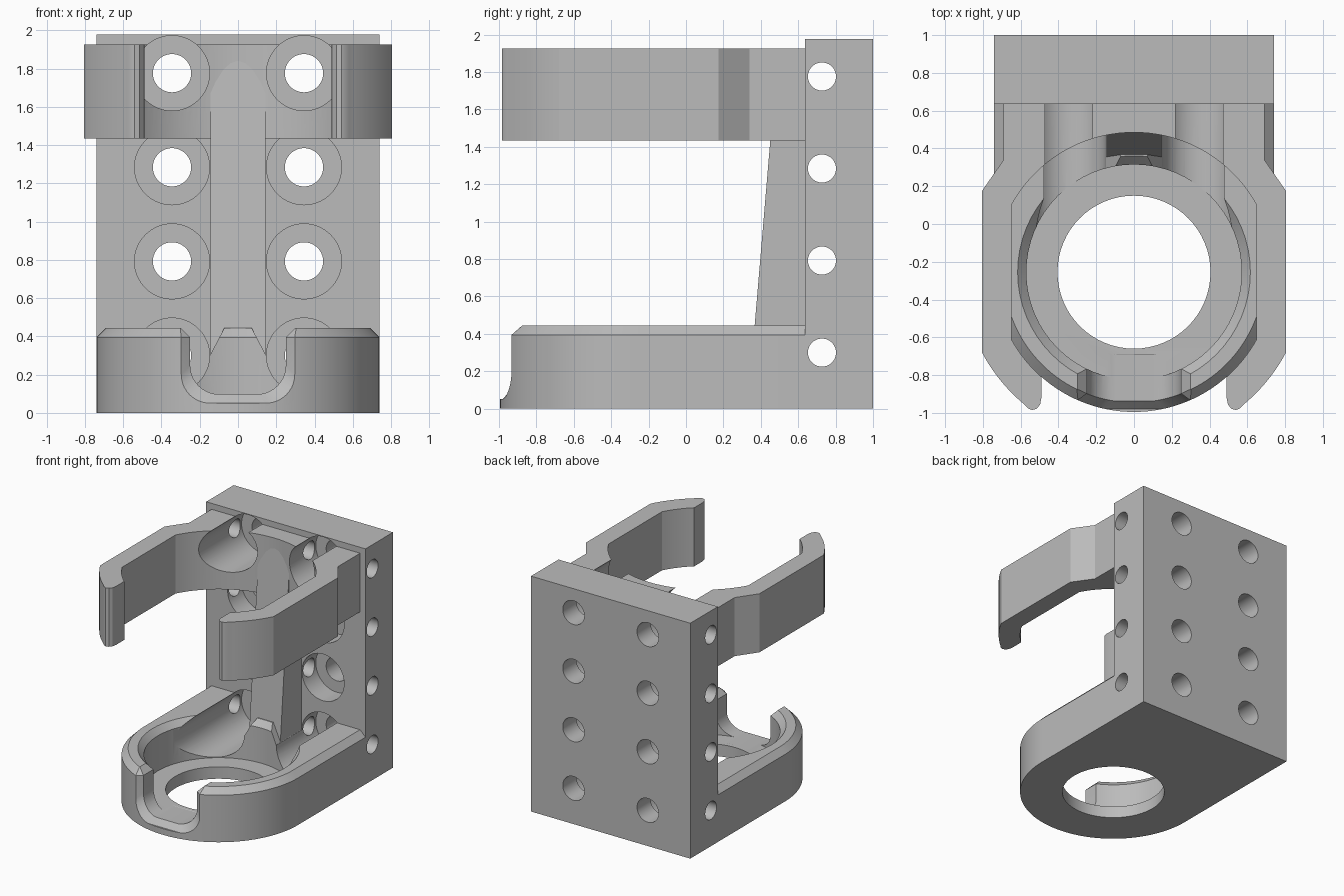
import bpy, bmesh
from math import sin, cos, radians, sqrt

if "Cube" in bpy.data.objects:
    bpy.data.objects.remove(bpy.data.objects["Cube"])

grey = bpy.data.materials.new("plain_grey")
grey.use_nodes = True
colour = (0.5, 0.5, 0.5, 1)
grey.diffuse_color = colour
grey.node_tree.nodes["Principled BSDF"].inputs["Base Color"].default_value = colour

CY = -0.255        # axis of the round socket
BACK = 0.635       # front face of the back plate
BOLT_X = 0.345
BOLT_Z = [0.3 + 0.492 * i for i in range(4)]


def loft(name, rings):
    """Closed solid skinned through rings of equal point count."""
    bm = bmesh.new()
    loops = [[bm.verts.new(p) for p in ring] for ring in rings]
    n = len(loops[0])
    for a, b in zip(loops, loops[1:]):
        for i in range(n):
            j = (i + 1) % n
            bm.faces.new((a[i], a[j], b[j], b[i]))
    bm.faces.new(loops[0])
    bm.faces.new(loops[-1])
    bmesh.ops.recalc_face_normals(bm, faces=bm.faces)
    mesh = bpy.data.meshes.new(name)
    bm.to_mesh(mesh)
    bm.free()
    mesh.materials.append(grey)
    ob = bpy.data.objects.new(name, mesh)
    bpy.context.collection.objects.link(ob)
    return ob


def arc(r, a0, a1, n, cx=0, cy=CY):
    angles = [radians(a0 + (a1 - a0) * i / n) for i in range(n + 1)]
    return [(cx + r * cos(a), cy + r * sin(a)) for a in angles]


def at_z(pts, z):
    return [(x, y, z) for x, y in pts]


def at_y(pts, y):
    return [(x, y, z) for x, z in pts]


def at_x(pts, x):
    return [(x, y, z) for y, z in pts]


def circle(r, cx, cy):
    return arc(r, 0, 360, 64, cx, cy)[:-1]


def cut(ob, cutters):
    for c in cutters:
        mod = ob.modifiers.new("cut", "BOOLEAN")
        mod.operation, mod.solver, mod.object = "DIFFERENCE", "EXACT", c
        bpy.context.view_layer.objects.active = ob
        bpy.ops.object.modifier_apply(modifier=mod.name)
        bpy.data.objects.remove(c)


def bolt_bores(heights):
    """Wide recesses that also clear the parts in front of the plate."""
    return [loft("bore", [at_y(circle(0.196, s * BOLT_X, z), y) for y in (-0.2, 0.82)])
            for s in (-1, 1) for z in heights]


# Back plate with bolt holes and cross holes
rect = [(-0.74, BACK), (0.74, BACK), (0.74, 1), (-0.74, 1)]
plate = loft("back_plate", [at_z(rect, 0), at_z(rect, 1.977)])
cut(plate, bolt_bores(BOLT_Z))
cut(plate, [loft("bolt_hole", [at_y(circle(0.1, s * BOLT_X, z), y) for y in (0.5, 1.2)])
            for s in (-1, 1) for z in BOLT_Z])
cut(plate, [loft("cross_hole", [at_x(circle(0.075, 0.727, z), x) for x in (-1, 1)])
            for z in BOLT_Z])


# Base socket: rounded block with a bevelled rim
def base_outline(r):
    return [(-r, BACK)] + arc(r, 180, 360, 64) + [(r, BACK)]


base = loft("base_socket", [at_z(base_outline(0.74), 0), at_z(base_outline(0.74), 0.395),
                            at_z(base_outline(0.69), 0.445)])
cup = loft("cup", [at_z(circle(r, 0, CY), z)
                   for r, z in ((0.57, 0.1), (0.57, 0.395), (0.63, 0.46))])
opening = loft("opening", [at_z(circle(0.405, 0, CY), z) for z in (-0.1, 0.3)])
cut(base, [cup, opening] + bolt_bores(BOLT_Z[:1]))

# Sloped shoulders beside the central spur
shoulder = [(0.147, 0.3), (0.07, 0.447), (0.07, 0.55), (0.345, 0.55), (0.345, 0.3)]
cut(base, [loft("shoulder", [at_y([(s * x, z) for x, z in shoulder], y) for y in (0, 0.7)])
           for s in (-1, 1)])


# U-shaped front notch, flared towards the outside
def notch_ring(grow, radius):
    w, low = 0.25 + grow, 0.098 - grow
    side = arc(0.15, -90, 0, 10, w - 0.15, low + 0.15)
    half = side + [(w, 0.395), (w + 0.1, 0.495)]
    pts = half + [(-x, z) for x, z in reversed(half)]
    return [(x, CY - sqrt(radius ** 2 - x * x), z) for x, z in pts]


cut(base, [loft("notch", [notch_ring(0, 0.45), notch_ring(0, 0.69),
                          notch_ring(0.047, 0.74), notch_ring(0.047, 0.85)])])

# Upper spring clip with two curved arms
half = arc(0.74, 90, 28.6, 20) + arc(0.74, -28.6, -48.5, 8)
half += [(0.49, -0.92), (0.497, -0.955), (0.515, -0.978), (0.54, -0.985), (0.563, -0.975)]
half += arc(0.91, -50.4, -27.8, 10)
half += [(0.805, 0.175), (0.69, 0.34), (0.69, BACK)]
outline = half + [(-x, y) for x, y in reversed(half[1:])]
clip = loft("spring_clip", [at_z(outline, 1.435), at_z(outline, 1.927)])
cut(clip, bolt_bores(BOLT_Z[-1:]))

# Tapered central rib
side = [(0.338, 0.1), (BACK, 0.1), (BACK, 1.9), (0.49, 1.9)]
rib = loft("central_rib", [at_x(side, -0.145), at_x(side, 0.145)])

# Smooth curved walls, sharp edges
bpy.ops.object.select_all(action="DESELECT")
for ob in (plate, base, clip, rib):
    ob.select_set(True)
bpy.context.view_layer.objects.active = plate
bpy.ops.object.shade_smooth_by_angle(angle=radians(25))
